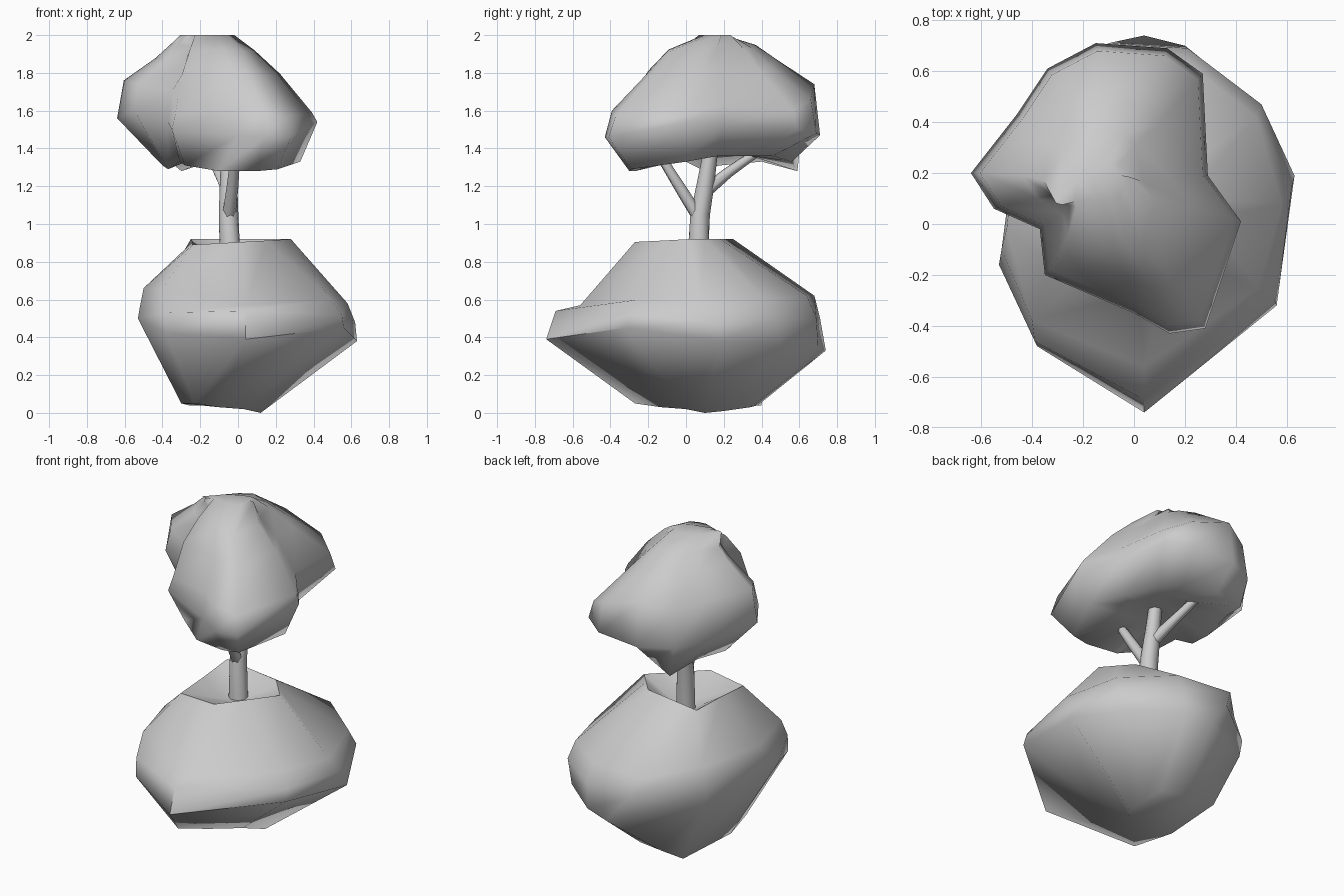
import bpy, bmesh, math
from mathutils import Vector


def loft(name, rings, angle):
    """Skin a stack of equal-count rings, cap both ends, shade smooth by angle."""
    bm = bmesh.new()
    rows = [[bm.verts.new(p) for p in ring] for ring in rings]
    n = len(rows[0])
    for a, b in zip(rows, rows[1:]):
        for i in range(n):
            j = (i + 1) % n
            bm.faces.new((a[i], a[j], b[j], b[i]))
    bm.faces.new(rows[0][::-1])
    bm.faces.new(rows[-1])
    bmesh.ops.triangulate(bm, faces=[f for f in bm.faces if len(f.verts) > 4])
    bmesh.ops.recalc_face_normals(bm, faces=bm.faces)
    me = bpy.data.meshes.new(name)
    bm.to_mesh(me)
    bm.free()
    ob = bpy.data.objects.new(name, me)
    bpy.context.collection.objects.link(ob)
    bpy.ops.object.select_all(action='DESELECT')
    ob.select_set(True)
    bpy.context.view_layer.objects.active = ob
    bpy.ops.object.shade_smooth_by_angle(angle=math.radians(angle))
    return ob


def tube(name, path, sides=8):
    """Tapered limb; path holds (x, y, z, radius)."""
    pts = [Vector(p[:3]) for p in path]
    rings = []
    for i, p in enumerate(pts):
        d = pts[min(i + 1, len(pts) - 1)] - pts[max(i - 1, 0)]
        q = d.to_track_quat('Z', 'Y')
        rings.append([p + q @ Vector((path[i][3] * math.cos(t), path[i][3] * math.sin(t), 0))
                      for t in (2 * math.pi * k / sides for k in range(sides))])
    return loft(name, rings, 60)


# Floating rock: base, belt, rim, shoulder, top edge (counter-clockwise from +x)
base = [(.12, .10, .0), (.11, .2, .01), (.08, .34, .03), (-.08, .38, .04), (-.26, .40, .04),
        (-.30, -.02, .05), (-.23, -.27, .05), (-.10, -.13, .03), (.03, .0, .02)]
belt = [(.63, .19, .38), (.45, .5, .36), (.2, .70, .35), (.04, .74, .33), (-.42, .44, .40),
        (-.53, -.16, .5), (-.38, -.48, .42), (.04, -.74, .39), (.56, -.32, .45)]
rim = [(.62, .15, .48), (.5, .47, .50), (.21, .69, .5), (-.10, .71, .5), (-.45, .43, .52),
       (-.52, -.10, .56), (-.39, -.46, .53), (.04, -.69, .54), (.55, -.30, .52)]
shoulder = [(.58, .08, .58), (.48, .42, .60), (.20, .64, .62), (-.15, .68, .62), (-.40, .42, .66),
            (-.50, -.02, .66), (-.40, -.38, .66), (.04, -.56, .57), (.49, -.25, .60)]
top = [(.28, .02, .92), (.21, .10, .92), (.14, .18, .92), (-.03, .21, .92), (-.25, .25, .92),
       (-.24, 0, .905), (-.24, -.23, .89), (.02, -.27, .905), (.15, -.125, .912)]
# Shallow hollow in which the trunk stands
hollow = [(-.04 + (x + .04) * .25, .06 + (y - .06) * .25, .81) for x, y, z in top]
loft("rock", [base, belt, rim, shoulder, top, hollow], 62)

# Trunk and two branches
tube("trunk", [(-.04, .06, .78, .056), (-.05, .075, 1.05, .053),
               (-.05, .105, 1.22, .046), (-.05, .14, 1.45, .036)])
tube("front_branch", [(-.05, .07, 1.03, .036), (-.03, -.03, 1.19, .032), (-.01, -.16, 1.40, .024)], 6)
tube("back_branch", [(-.05, .10, 1.17, .036), (-.10, .22, 1.27, .030), (-.17, .42, 1.41, .022)], 6)

# Foliage outline: x, y, lower belt z, upper belt z, upper spread
outline = [(.42, .01, 1.54, 1.59, 1), (.29, .19, 1.52, 1.63, 1), (.27, .59, 1.50, 1.60, .88),
           (.13, .69, 1.48, 1.66, .88), (-.15, .71, 1.47, 1.74, .93), (-.34, .61, 1.47, 1.70, 1),
           (-.46, .43, 1.48, 1.72, 1), (-.64, .20, 1.56, 1.76, 1), (-.55, .06, 1.60, 1.74, 1),
           (-.37, -.02, 1.54, 1.70, 1.1), (-.35, -.20, 1.50, 1.58, 1.27), (0, -.35, 1.47, 1.62, 1.15),
           (.14, -.43, 1.46, 1.60, 1), (.28, -.41, 1.46, 1.57, 1)]
# Lobed underside following the same columns
under = [(.33, 0, 1.33), (.20, .17, 1.36), (.12, .36, 1.36), (.02, .46, 1.36), (-.15, .56, 1.33),
         (-.30, .59, 1.28), (-.36, .40, 1.33), (-.40, .18, 1.31), (-.37, .08, 1.29),
         (-.31, 0, 1.33), (-.28, -.14, 1.31), (-.10, -.27, 1.28), (.10, -.30, 1.28), (.21, -.29, 1.29)]


def leaf_ring(s, centre, lift, spread=True):
    """Outline shrunk towards a centre and raised part of the way to the crown."""
    cx, cy = centre
    ring = []
    for x, y, lo, up, k in outline:
        t = s * (k if spread else 1)
        ring.append((cx + (x - cx) * t, cy + (y - cy) * t, up + (2 - up) * lift))
    return ring


mid, peak = (-.05, .2), (-.15, .15)
# The crown is a narrow strip running from the left to the back right
crown = [(-.16 + (x + .1) * .27, .14 + (x + .1) * .12 + (y - .15) * .12, 2) for x, y, *_ in outline]
loft("foliage", [
    [(-.05 + (x + .05) * .4, .15 + (y - .15) * .4, 1.37) for x, y, z in under],
    under,
    [(x, y, lo) for x, y, lo, up, k in outline],
    leaf_ring(.94, mid, 0, False),
    leaf_ring(.62, (-.1, .17), .5),
    leaf_ring(.42, peak, .8),
    crown], 85)
